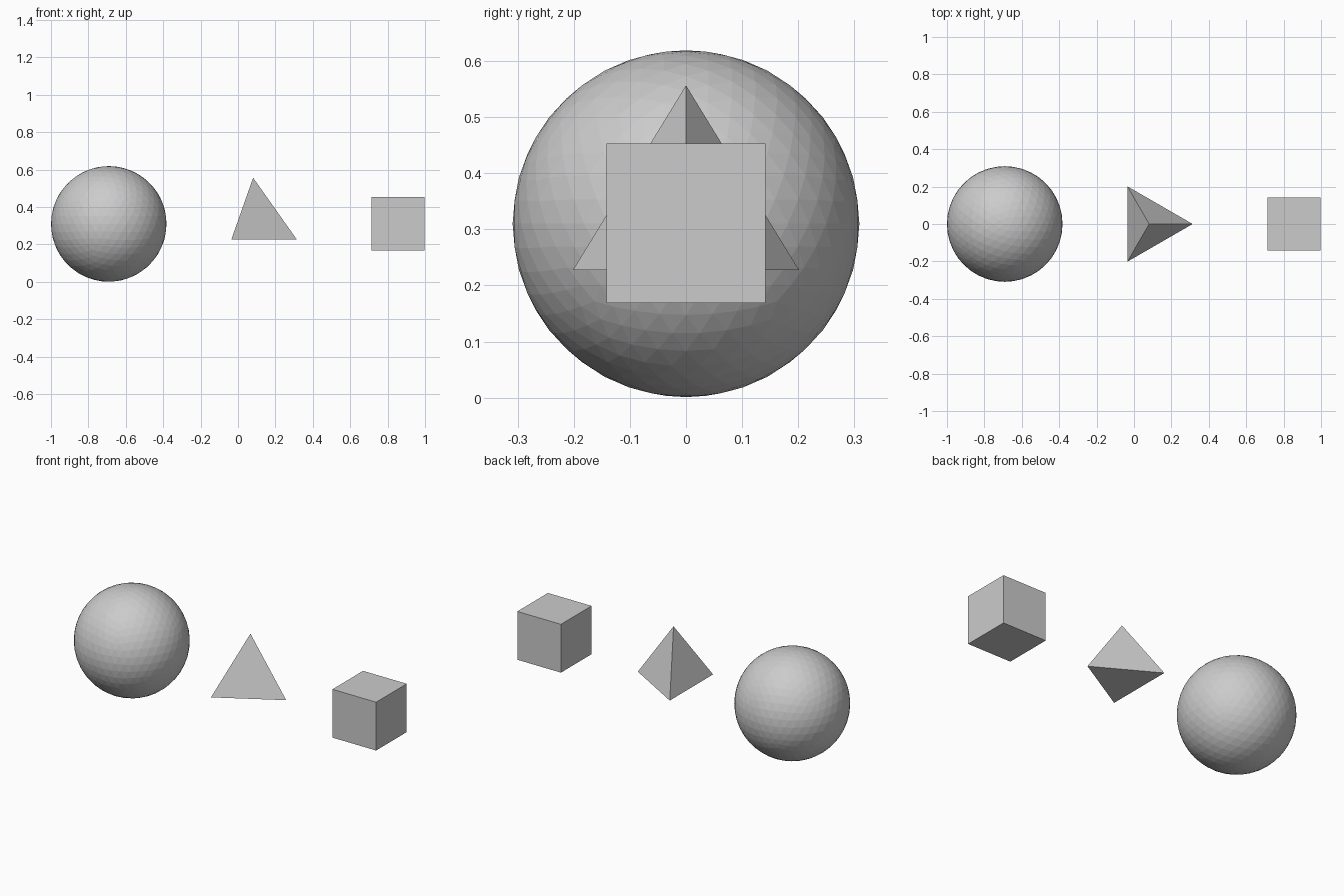
import bpy
import math

if "Cube" in bpy.data.objects:
    bpy.data.objects.remove(bpy.data.objects["Cube"])

MID_Z = 0.31                     # shared centre height of the three solids


def finish(name):
    obj = bpy.context.object
    obj.name = name
    obj.data.name = name
    bpy.ops.object.transform_apply(location=False, rotation=True, scale=True)
    bpy.ops.object.shade_flat()
    return obj


# Faceted ball on the left
bpy.ops.mesh.primitive_ico_sphere_add(subdivisions=4, radius=0.309,
                                      location=(-0.691, 0, MID_Z))
finish("ball")

# Regular tetrahedron in the middle, one base corner pointing to +x
R = 0.2325
height = R * math.sqrt(2)
bpy.ops.mesh.primitive_cone_add(vertices=3, radius1=R, radius2=0, depth=height,
                                location=(0.081, 0, MID_Z + height / 4),
                                rotation=(0, 0, -math.pi / 2))
tetra = finish("tetrahedron")
# Turn it so the base corner really faces +x
corner = max((v.co for v in tetra.data.vertices if v.co.z < 0),
             key=lambda c: abs(c.x))
if corner.x < 0:
    tetra.rotation_euler.z = math.pi
    finish("tetrahedron")

# Cube on the right
bpy.ops.mesh.primitive_cube_add(size=0.284, location=(0.856, 0, MID_Z + 0.001))
finish("cube")
